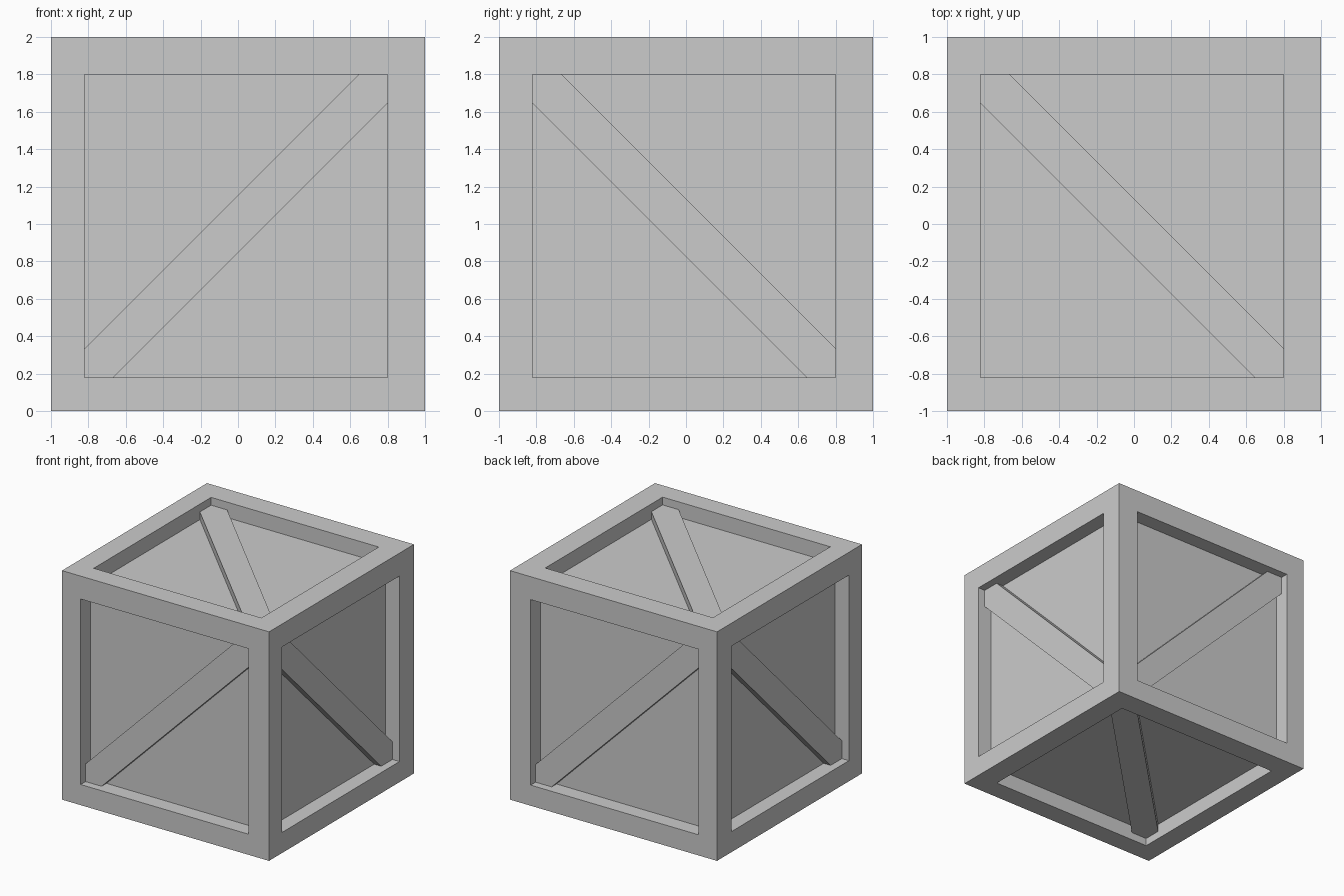
import bpy, bmesh
from mathutils import Vector

if "Cube" in bpy.data.objects:
    bpy.data.objects.remove(bpy.data.objects["Cube"])

LO, HI = -0.82, 0.80       # recess opening, same on every face
PANEL, BRACE = 0.135, 0.068  # depths below the outer surface
W = 0.155                  # brace width measured along the opening edge


def place(axis, side, u, v, depth):
    """Point on a cube face from in-plane coordinates and depth."""
    p = Vector((0, 0, 0))
    p[axis] = side * (1 - depth)
    i, j = [k for k in range(3) if k != axis]
    p[i], p[j] = u, v
    p.z += 1
    return p


def finish(bm, name):
    bmesh.ops.remove_doubles(bm, verts=bm.verts[:], dist=1e-4)
    bmesh.ops.recalc_face_normals(bm, faces=bm.faces[:])
    mesh = bpy.data.meshes.new(name)
    bm.to_mesh(mesh)
    bm.free()
    bpy.context.collection.objects.link(bpy.data.objects.new(name, mesh))


def rect(lo, hi):
    return [(lo, lo), (hi, lo), (hi, hi), (lo, hi)]


faces = {"front": (1, -1), "back": (1, 1), "left": (0, -1),
         "right": (0, 1), "bottom": (2, -1), "top": (2, 1)}

# crate body: frame border, recess walls and sunken panel on each side
bm = bmesh.new()
for axis, side in faces.values():
    rings = [[bm.verts.new(place(axis, side, u, v, d)) for u, v in rect(lo, hi)]
             for lo, hi, d in ((-1, 1, 0), (LO, HI, 0), (LO, HI, PANEL))]
    for a, b in zip(rings, rings[1:]):
        for k in range(4):
            n = (k + 1) % 4
            bm.faces.new((a[k], a[n], b[n], b[k]))
    bm.faces.new(rings[-1])
finish(bm, "crate_body")

# diagonal braces, ends mitred into the recess corners
for name, (axis, side) in faces.items():
    outline = [(LO, LO), (LO + W, LO), (HI, HI - W),
               (HI, HI), (HI - W, HI), (LO, LO + W)]
    if side > 0:
        outline = [(LO + HI - u, v) for u, v in outline]
    bm = bmesh.new()
    top, base = [[bm.verts.new(place(axis, side, u, v, d)) for u, v in outline]
                 for d in (BRACE, PANEL)]
    bm.faces.new(top)
    bm.faces.new(base)
    for k in range(6):
        n = (k + 1) % 6
        bm.faces.new((top[k], top[n], base[n], base[k]))
    finish(bm, name + "_brace")
